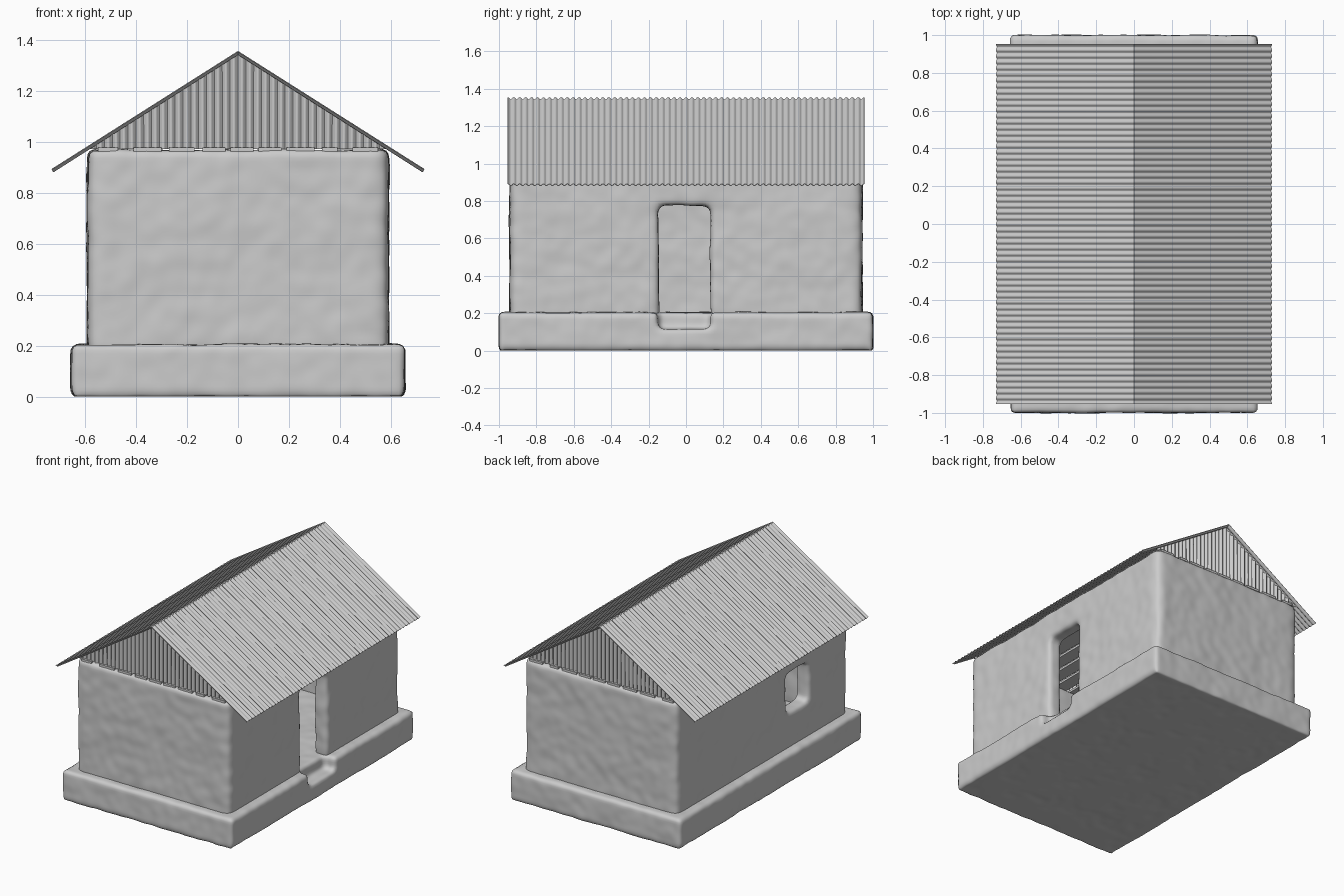
import bpy, bmesh, math
from mathutils import Vector, noise

if "Cube" in bpy.data.objects:
    bpy.data.objects.remove(bpy.data.objects["Cube"])

COLOUR = (0.6, 0.6, 0.6, 1)
grey = bpy.data.materials.new("plain grey")
grey.use_nodes = True
grey.diffuse_color = COLOUR
grey.node_tree.nodes["Principled BSDF"].inputs["Base Color"].default_value = COLOUR


def add_object(name, bm):
    bmesh.ops.recalc_face_normals(bm, faces=bm.faces)
    mesh = bpy.data.meshes.new(name)
    bm.to_mesh(mesh)
    bm.free()
    obj = bpy.data.objects.new(name, mesh)
    bpy.context.collection.objects.link(obj)
    mesh.materials.append(grey)
    return obj


def box(name, low, high, bevel=0.0, upright_only=False):
    bm = bmesh.new()
    bmesh.ops.create_cube(bm, size=1)
    low, high = Vector(low), Vector(high)
    for v in bm.verts:
        v.co = (low + high) / 2 + v.co * (high - low)
    if bevel:
        edges = [e for e in bm.edges if not upright_only
                 or abs(e.verts[0].co.z - e.verts[1].co.z) > 0.01]
        bmesh.ops.bevel(bm, geom=edges, offset=bevel, segments=4,
                        profile=0.5, affect='EDGES')
    return add_object(name, bm)


def cut(obj, cutter):
    cutter.hide_render = True
    mod = obj.modifiers.new("cut", 'BOOLEAN')
    mod.operation, mod.solver, mod.object = 'DIFFERENCE', 'EXACT', cutter
    apply_modifiers(obj)
    bpy.data.objects.remove(cutter)


def apply_modifiers(obj):
    graph = bpy.context.evaluated_depsgraph_get()
    mesh = bpy.data.meshes.new_from_object(obj.evaluated_get(graph))
    obj.modifiers.clear()
    obj.data = mesh


def shade_smooth(obj, angle):
    bpy.ops.object.select_all(action='DESELECT')
    obj.select_set(True)
    bpy.context.view_layer.objects.active = obj
    bpy.ops.object.shade_smooth_by_angle(angle=math.radians(angle))


def weather(obj, smoothing, roughness):
    """Turn a crisp block into softly worn, hand-made masonry."""
    remesh = obj.modifiers.new("remesh", 'REMESH')
    remesh.mode, remesh.voxel_size = 'VOXEL', 0.016
    smooth = obj.modifiers.new("smooth", 'SMOOTH')
    smooth.factor, smooth.iterations = 0.5, smoothing
    apply_modifiers(obj)
    normals = [v.normal.copy() for v in obj.data.vertices]
    for v, n in zip(obj.data.vertices, normals):
        broad = noise.noise(v.co * 5) * 0.6
        fine = noise.noise(v.co * 14) * 0.4
        v.co += n * (broad + fine) * roughness
    obj.data.materials.clear()
    obj.data.materials.append(grey)
    shade_smooth(obj, 60)


def corrugated(name, length, waves, amplitude, place, thickness):
    """Wavy sheet; place(s, h) gives the two ends of each crease line."""
    bm = bmesh.new()
    rows, per_wave = [], 6
    for i in range(waves * per_wave + 1):
        s = -length / 2 + length * i / (waves * per_wave)
        h = amplitude * math.cos(math.tau * i / per_wave)
        rows.append([bm.verts.new(p) for p in place(s, h)])
    for a, b in zip(rows, rows[1:]):
        bm.faces.new((a[0], a[1], b[1], b[0]))
    obj = add_object(name, bm)
    solid = obj.modifiers.new("thickness", 'SOLIDIFY')
    solid.thickness, solid.offset = thickness, 0
    apply_modifiers(obj)
    shade_smooth(obj, 70)


# Stone plinth with the door step cut into it
plinth = box("plinth", (-0.655, -1, 0), (0.655, 1, 0.205))
cut(plinth, box("step_cutter", (0.57, -0.15, 0.115), (0.8, 0.13, 0.4)))
weather(plinth, 4, 0.009)
for v in plinth.data.vertices:
    v.co.z = max(v.co.z, 0)

# Hollow plaster walls with a doorway and a window
walls = box("walls", (-0.59, -0.942, 0.17), (0.59, 0.942, 0.968), 0.05, True)
cut(walls, box("room_cutter", (-0.49, -0.84, 0), (0.49, 0.84, 1.2), 0.03))
cut(walls, box("door_cutter", (0.3, -0.145, 0.05), (0.8, 0.13, 0.775), 0.03))
cut(walls, box("window_cutter", (-0.8, -0.5, 0.44), (-0.3, -0.27, 0.71), 0.03))
weather(walls, 7, 0.01)

# Ceiling planks resting on the walls, with narrow gaps between them
gaps = [(-0.47, -0.41), (-0.30, -0.27), (-0.17, -0.14), (-0.05, -0.03),
        (0.06, 0.08), (0.17, 0.19), (0.30, 0.33), (0.39, 0.45)]
starts = [-0.55] + [g[1] for g in gaps]
ends = [g[0] for g in gaps] + [0.55]
for i, (a, b) in enumerate(zip(starts, ends)):
    box(f"ceiling_plank_{i + 1}", (a, -0.93, 0.962), (b, 0.93, 0.977))

# Roof: two corrugated slopes meeting at the ridge
RIDGE, EAVE_X, EAVE_Z = 1.348, 0.728, 0.886
slope = (RIDGE - EAVE_Z) / EAVE_X
for side, label in ((1, "left"), (-1, "right")):
    lift = Vector((side * slope, 0, 1)).normalized()

    def slope_line(s, h):
        return (Vector((0, s, RIDGE + h)),
                Vector((side * EAVE_X, s, EAVE_Z)) + lift * h)
    corrugated(f"roof_{label}", 1.905, 60, 0.006, slope_line, 0.003)

# Gable ends: upright corrugated sheets trimmed to the roof line
for side, label in ((-1, "front"), (1, "back")):
    def gable_line(s, h):
        y = side * 0.915 + h
        return (Vector((s, y, 0.972)),
                Vector((s, y, max(0.974, RIDGE - 0.006 - abs(s) * slope))))
    corrugated(f"gable_{label}", 1.17, 38, 0.007, gable_line, 0.002)
